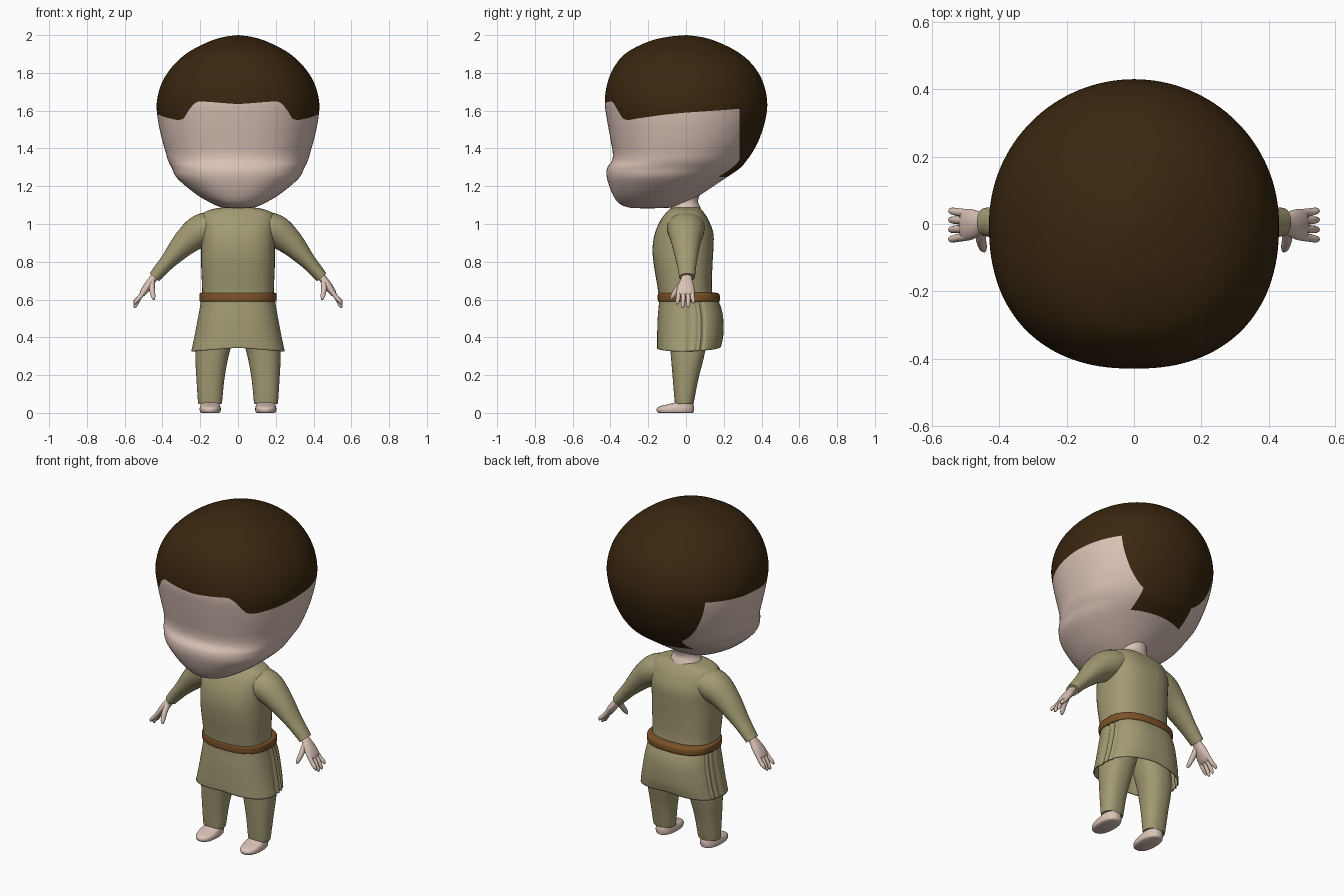
import bpy, bmesh, math
from mathutils import Vector

if "Cube" in bpy.data.objects:
    bpy.data.objects.remove(bpy.data.objects["Cube"])


def material(name, rgb):
    m = bpy.data.materials.new(name)
    m.diffuse_color = (*rgb, 1)
    m.use_nodes = True
    m.node_tree.nodes["Principled BSDF"].inputs["Base Color"].default_value = m.diffuse_color
    return m


SKIN = material("skin", (0.70, 0.54, 0.47))
HAIR = material("dark brown hair", (0.042, 0.020, 0.005))
CLOTH = material("olive cloth", (0.36, 0.325, 0.17))
LEATHER = material("brown leather", (0.20, 0.085, 0.022))


def spline(keys, t):
    """Smooth curve through a list of number tuples, t in 0..len-1."""
    i = min(int(t), len(keys) - 2)
    f = t - i
    p1, p2 = keys[i], keys[i + 1]
    p0 = keys[i - 1] if i > 0 else p1
    p3 = keys[i + 2] if i + 2 < len(keys) else p2
    return [b + 0.5 * f * (c - a + f * (2*a - 5*b + 4*c - d + f * (3*(b - c) + d - a)))
            for a, b, c, d in zip(p0, p1, p2, p3)]


def power(v, n):
    return math.copysign(abs(v) ** (2 / n), v)


def finish(name, bm, mats):
    bmesh.ops.remove_doubles(bm, verts=bm.verts, dist=0.0001)
    bmesh.ops.recalc_face_normals(bm, faces=bm.faces)
    for f in bm.faces:
        f.smooth = True
    me = bpy.data.meshes.new(name)
    bm.to_mesh(me)
    bm.free()
    me.set_sharp_from_angle(angle=math.radians(50))
    for m in mats:
        me.materials.append(m)
    ob = bpy.data.objects.new(name, me)
    bpy.context.collection.objects.link(ob)
    return ob


def skin_rows(bm, rows, caps=True):
    vs = [[bm.verts.new(p) for p in r] for r in rows]
    n = len(rows[0])
    bands = []
    for a, b in zip(vs, vs[1:]):
        bands.append([bm.faces.new((a[i], a[(i + 1) % n], b[(i + 1) % n], b[i]))
                      for i in range(n)])
    if caps:
        bm.faces.new(vs[0][::-1])
        bm.faces.new(vs[-1])
    return bands


def ring_point(r, a, nf=2.3, nb=2.0):
    """Point of a horizontal ring (z, front y, back y, half width, centre x)."""
    z, yf, yb, hx = r[:4]
    cx = r[4] if len(r) > 4 else 0
    n = nf if math.cos(a) > 0 else nb
    return Vector((cx + hx * power(math.sin(a), n),
                   (yf + yb) / 2 - (yb - yf) / 2 * power(math.cos(a), n), z))


def loft(name, rings, mat, segs=48, steps=5, caps=True, sx=1, shape=None, n=2.3):
    rows = []
    count = (len(rings) - 1) * steps
    for j in range(count + 1):
        r = spline(rings, j / steps)
        row = []
        for i in range(segs):
            a = 2 * math.pi * i / segs
            p = ring_point(r, a, n, n)
            if shape:
                k = shape(a, j / count)
                p.x *= k
            p.x *= sx
            row.append(p)
        rows.append(row)
    bm = bmesh.new()
    skin_rows(bm, rows, caps)
    return finish(name, bm, [mat])


def tube(name, keys, mat, sx=1, segs=24, steps=5):
    """Tube through (x, y, z, radius along y, radius across)."""
    count = (len(keys) - 1) * steps
    pts = [spline(keys, j / steps) for j in range(count + 1)]
    rows = []
    for j, p in enumerate(pts):
        d = (Vector(pts[min(j + 1, count)][:3]) - Vector(pts[max(j - 1, 0)][:3])).normalized()
        side = (Vector((0, 1, 0)) - d * d.y).normalized()
        up = d.cross(side)
        row = []
        for i in range(segs):
            a = 2 * math.pi * i / segs
            q = Vector(p[:3]) + side * p[3] * math.cos(a) + up * p[4] * math.sin(a)
            q.x *= sx
            row.append(q)
        rows.append(row)
    bm = bmesh.new()
    skin_rows(bm, rows)
    return finish(name, bm, [mat])


# Head: stacked rings whose rows bend to follow the hairline
HEAD = [(1.083, -.22, -.20, 0), (1.087, -.30, -.08, .08), (1.11, -.355, 0, .14),
        (1.16, -.39, .085, .225), (1.24, -.418, .205, .32), (1.295, -.418, .285, .35),
        (1.335, -.392, .32, .37), (1.38, -.388, .352, .383), (1.45, -.40, .388, .403),
        (1.55, -.418, .42, .424), (1.645, -.43, .43, .43), (1.75, -.415, .408, .402),
        (1.84, -.375, .355, .342), (1.91, -.31, .275, .262), (1.965, -.20, .165, .155),
        (1.99, -.10, .08, .075), (2.0, 0, 0, 0)]
HAIRLINE = [(0, 1.635), (15, 1.645), (26, 1.65), (30, 1.635), (40, 1.555), (46, 1.55),
            (90, 1.59), (131, 1.61), (181, 1.61)]


def hairline_t(a):
    deg = math.degrees(a)
    deg = min(deg, 360 - deg)
    for (a0, z0), (a1, z1) in zip(HAIRLINE, HAIRLINE[1:]):
        if a0 <= deg <= a1:
            z = z0 + (z1 - z0) * (deg - a0) / (a1 - a0)
            break
    lo, hi = 5, 14
    for _ in range(25):
        mid = (lo + hi) / 2
        lo, hi = (mid, hi) if spline(HEAD, mid)[0] < z else (lo, mid)
    return lo


SEGS, LOW, HIGH = 128, 44, 32
angles = [2 * math.pi * i / SEGS for i in range(SEGS)]
lines = [hairline_t(a) for a in angles]
top = len(HEAD) - 1
rows = []
for j in range(LOW + HIGH + 1):
    rows.append([ring_point(spline(HEAD, h * j / LOW if j <= LOW else
                                   h + (top - h) * (j - LOW) / HIGH), a)
                 for a, h in zip(angles, lines)])
bm = bmesh.new()
for j, band in enumerate(skin_rows(bm, rows, False)):
    for f in band:
        f.material_index = int(j >= LOW)
# Hair at the back of the head and nape, cut along clean edges
for co, no in (((0, .283, 0), (0, 1, 0)), ((.17, 0, 0), (1, 0, 0)),
               ((-.17, 0, 0), (1, 0, 0)), ((0, 0, 1.25), (0, 0, 1))):
    low = [f for f in bm.faces if f.material_index == 0 and f.calc_center_median().y > .05]
    geom = low + list({e for f in low for e in f.edges}) + list({v for f in low for v in f.verts})
    bmesh.ops.bisect_plane(bm, geom=geom, plane_co=co, plane_no=no)
for f in bm.faces:
    c = f.calc_center_median()
    if c.y > .283 or (abs(c.x) < .17 and c.y > .05 and c.z > 1.25):
        f.material_index = 1
finish("head", bm, [SKIN, HAIR])

# Neck
loft("neck", [(1.03, -.10, .10, .12), (1.09, -.08, .075, .085), (1.13, -.075, .065, .072),
              (1.22, -.075, .10, .075)], SKIN, n=2)

# Tunic body, skirt with side pleats, belt
loft("tunic_body", [(.58, -.14, .15, .19), (.66, -.15, .137, .19), (.78, -.17, .14, .195),
                    (.87, -.177, .145, .195), (.95, -.165, .145, .197), (1.02, -.135, .12, .197),
                    (1.06, -.105, .095, .18), (1.08, -.085, .078, .13),
                    (1.088, -.065, .065, .08)], CLOTH, n=2.5)


def pleats(a, t):
    deg = math.degrees(a)
    deg = min(deg, 360 - deg)
    if 86 < deg < 113:
        return 1 - 0.035 * (1 - math.cos((deg - 86) / 9 * 2 * math.pi)) / 2
    return 1


skirt = loft("tunic_skirt", [(.325, -.153, .185, .248), (.40, -.153, .197, .232),
                             (.50, -.15, .197, .213), (.56, -.145, .185, .202),
                             (.62, -.14, .16, .192)],
             CLOTH, segs=180, caps=False, shape=pleats, n=2.5)
for v in skirt.data.vertices:  # hem rises toward the middle and back
    if v.co.z < .42:
        v.co.z += (.42 - v.co.z) / .095 * (.02 * (1 - abs(v.co.x) / .25) + .04 * max(v.co.y, 0))
solid = skirt.modifiers.new("cloth thickness", 'SOLIDIFY')
solid.thickness = 0.006
solid.offset = -1

loft("belt", [(.588, -.14, .165, .19), (.592, -.148, .178, .203), (.612, -.15, .18, .205),
              (.632, -.148, .174, .203), (.637, -.138, .15, .188)], LEATHER, steps=3, n=2.5)

for side, sx in (("right", 1), ("left", -1)):
    # Sleeve
    tube(side + "_sleeve", [(.09, 0, 1.0, .10, .07), (.19, 0, .967, .098, .087),
                            (.275, 0, .905, .078, .070), (.365, .003, .808, .056, .044),
                            (.41, .005, .757, .047, .037), (.443, .006, .718, .042, .032)],
         CLOTH, sx, segs=32)
    # Hand: palm, four fingers, thumb
    tube(side + "_palm", [(.42, .004, .745, .028, .022), (.448, .003, .712, .029, .021),
                          (.475, 0, .675, .043, .022), (.502, -.003, .637, .047, .018),
                          (.512, -.003, .622, .038, .010)], SKIN, sx)
    for k, (y, z) in enumerate(((-.041, .575), (-.015, .556), (.011, .560), (.035, .580))):
        tube(f"{side}_finger_{k + 1}",
             [(.492, y * .9, .650, .012, .012), (.522, y, .61, .012, .012),
              (.542, y * 1.1, z + .014, .010, .010), (.548, y * 1.1, z, .004, .004)],
             SKIN, sx, segs=12, steps=3)
    tube(side + "_thumb", [(.455, -.012, .695, .018, .016), (.455, -.045, .655, .016, .015),
                           (.449, -.070, .618, .012, .012), (.445, -.080, .600, .005, .005)],
         SKIN, sx, segs=14, steps=4)
    # Trouser leg and foot
    loft(side + "_trouser_leg", [(.05, -.056, .038, .060, .148), (.06, -.060, .042, .064, .148),
                                 (.18, -.070, .066, .074, .146), (.30, -.080, .096, .088, .138),
                                 (.38, -.088, .108, .096, .124), (.50, -.10, .12, .10, .098)],
         CLOTH, sx=sx)
    loft(side + "_foot", [(0, -.145, .035, .046, .147), (.006, -.153, .041, .054, .147),
                          (.022, -.155, .043, .056, .147), (.036, -.135, .042, .053, .147),
                          (.048, -.085, .038, .049, .147), (.06, -.055, .035, .046, .147),
                          (.10, -.045, .035, .046, .147)], SKIN, sx=sx)
